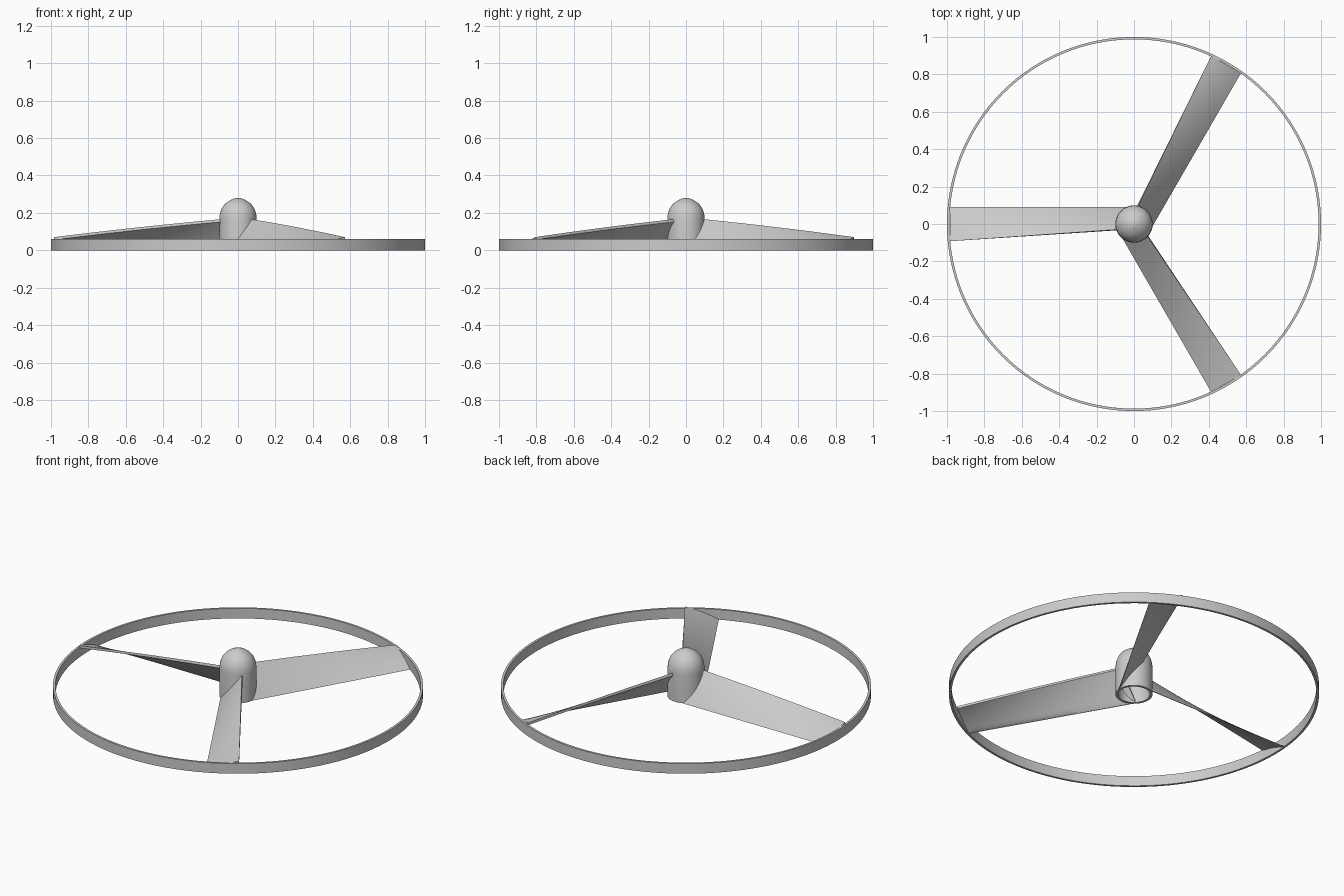
import bpy, bmesh, math
from mathutils import Matrix

cube = bpy.data.objects.get("Cube")
if cube:
    bpy.data.objects.remove(cube, do_unlink=True)

grey = bpy.data.materials.new("light_grey")
grey.use_nodes = True
colour = (0.6, 0.6, 0.6, 1)
grey.diffuse_color = colour
grey.node_tree.nodes["Principled BSDF"].inputs["Base Color"].default_value = colour


def finish(name, bm, angle=40):
    bmesh.ops.remove_doubles(bm, verts=bm.verts, dist=0.0001)
    bmesh.ops.recalc_face_normals(bm, faces=bm.faces)
    mesh = bpy.data.meshes.new(name)
    bm.to_mesh(mesh)
    bm.free()
    mesh.materials.append(grey)
    obj = bpy.data.objects.new(name, mesh)
    bpy.context.collection.objects.link(obj)
    bpy.ops.object.select_all(action='DESELECT')
    obj.select_set(True)
    bpy.context.view_layer.objects.active = obj
    bpy.ops.object.shade_smooth_by_angle(angle=math.radians(angle))
    return obj


def lathe(name, profile, steps, closed=False):
    bm = bmesh.new()
    verts = [bm.verts.new((r, 0, z)) for r, z in profile]
    pairs = list(zip(verts, verts[1:]))
    if closed:
        pairs.append((verts[-1], verts[0]))
    edges = [bm.edges.new(p) for p in pairs]
    bmesh.ops.spin(bm, geom=verts + edges, cent=(0, 0, 0), axis=(0, 0, 1),
                   angle=math.tau, steps=steps)
    return finish(name, bm)


# Outer ring
lathe("outer_ring", [(1, 0), (1, 0.06), (0.987, 0.06), (0.987, 0)], 128, True)

# Hollow hub with a slightly pointed dome
dome = [(0.1, 0), (0.1, 0.17), (0.097, 0.197), (0.086, 0.227), (0.067, 0.251),
        (0.042, 0.268), (0.018, 0.278), (0, 0.281)]
inside = [(r * 0.86, z * 0.95) for r, z in reversed(dome)]
lathe("hub", dome + inside + [dome[0]], 48)


# Twisted, cambered blade lofted from hub to ring
def blade(name, angle, spans=16, chords=10, thick=0.011):
    bm = bmesh.new()
    rows = []
    for i in range(spans + 1):
        t = i / spans
        high_y = -0.028 - 0.064 * t
        high_z = 0.157 - 0.098 * t + 0.016 * t * (1 - t)
        top, bottom = [], []
        for j in range(chords + 1):
            s = j / chords
            x = -(0.07 - 0.05 * s) * (1 - t) - 0.985 * t
            y = high_y + (0.092 - high_y) * s
            z = high_z * (1 - s) + 0.03 * s * (1 - s)
            top.append(bm.verts.new((x, y, z + thick * (1 - s))))
            bottom.append(bm.verts.new((x, y - thick * 0.4 * (1 - t), max(z - thick * 0.3, 0))))
        rows.append(top + bottom[::-1])
    n = len(rows[0])
    for a, b in zip(rows, rows[1:]):
        for j in range(n):
            k = (j + 1) % n
            bm.faces.new((a[j], a[k], b[k], b[j]))
    bm.faces.new(rows[0])
    bm.faces.new(rows[-1])
    bm.transform(Matrix.Rotation(angle, 4, 'Z'))
    finish(name, bm)


for i, name in enumerate(("right_blade", "front_left_blade", "back_left_blade")):
    blade(name, i * math.tau / 3)
